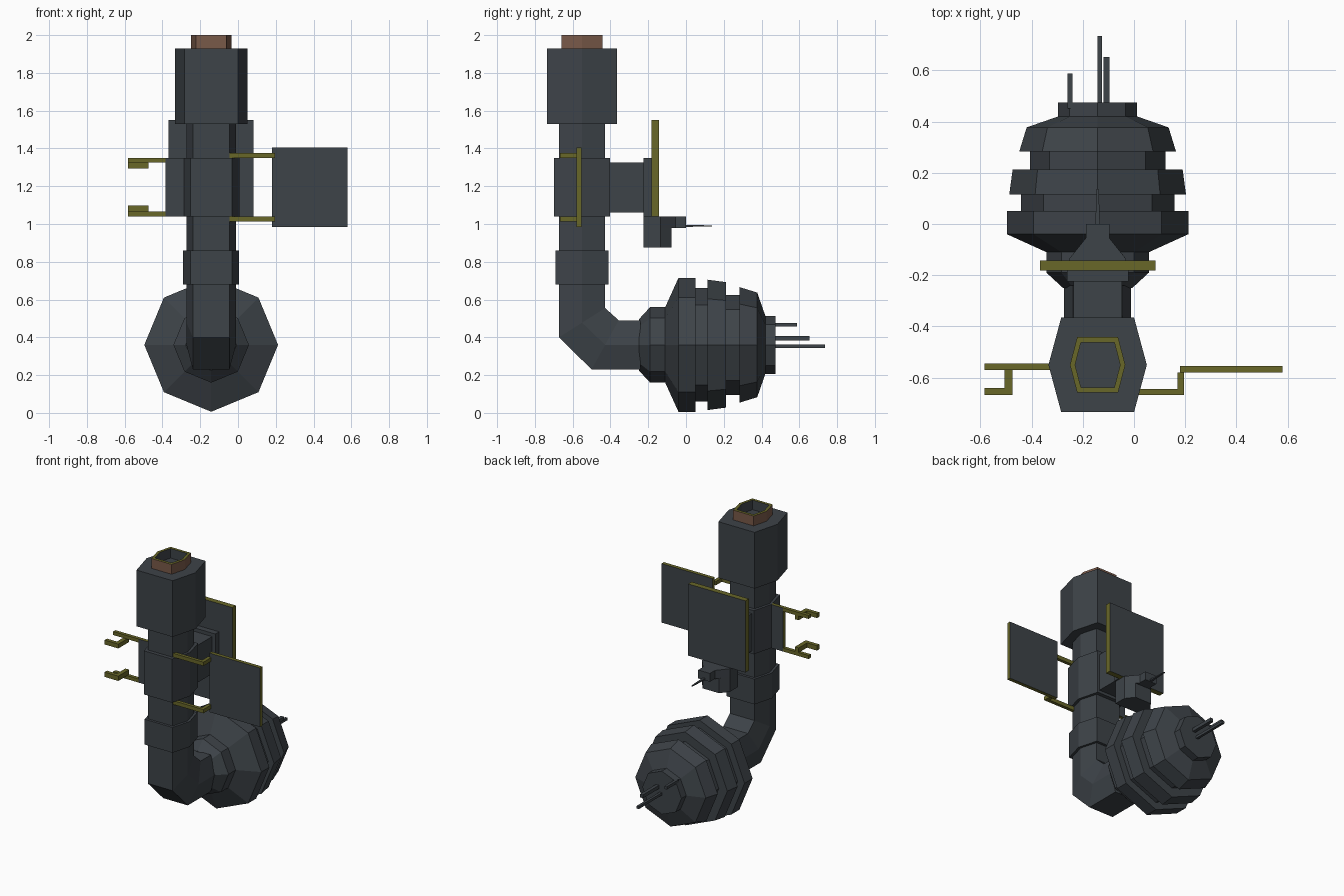
import bpy, bmesh, math
from mathutils import Vector

if "Cube" in bpy.data.objects:
    bpy.data.objects.remove(bpy.data.objects["Cube"])

CX, CY, CZ = -0.142, -0.55, 0.36   # pipe axis in x / y, bulb axis in z


def material(name, rgb):
    m = bpy.data.materials.new(name)
    m.diffuse_color = (*rgb, 1)
    m.use_nodes = True
    m.node_tree.nodes["Principled BSDF"].inputs["Base Color"].default_value = m.diffuse_color
    return m


GREY = material("dark_slate", (0.047, 0.056, 0.065))
OLIVE = material("olive_edge", (0.14, 0.135, 0.022))
COPPER = material("copper_brown", (0.19, 0.10, 0.066))


def finish(name, bm, mats):
    bmesh.ops.recalc_face_normals(bm, faces=bm.faces)
    me = bpy.data.meshes.new(name)
    bm.to_mesh(me)
    bm.free()
    for m in mats:
        me.materials.append(m)
    ob = bpy.data.objects.new(name, me)
    bpy.context.collection.objects.link(ob)
    return ob


def loft(name, rings, mats=(GREY,), bands=None):
    """Skin a list of rings, cap both ends; bands gives material per band."""
    bm = bmesh.new()
    vs = [[bm.verts.new(p) for p in r] for r in rings]
    n = len(rings[0])
    for k in range(len(vs) - 1):
        for i in range(n):
            j = (i + 1) % n
            f = bm.faces.new((vs[k][i], vs[k][j], vs[k + 1][j], vs[k + 1][i]))
            if bands:
                f.material_index = bands[k]
    bm.faces.new(vs[0])
    bm.faces.new(vs[-1])
    return finish(name, bm, mats)


def box(name, x, y, z, mat=GREY, edged=False):
    """Box from ranges; edged plates have grey broad sides and olive edges."""
    bm = bmesh.new()
    bmesh.ops.create_cube(bm, size=1)
    for v in bm.verts:
        v.co = Vector([(a + b) / 2 + c * (b - a) for (a, b), c in zip((x, y, z), v.co)])
    bmesh.ops.recalc_face_normals(bm, faces=bm.faces)
    if edged:
        for f in bm.faces:
            f.material_index = 0 if abs(f.normal.y) > 0.5 else 1
        return finish(name, bm, [GREY, OLIVE])
    return finish(name, bm, [mat])


def hex_ring(a, p, q, cx=CX):
    """Six-sided ring, half width a, between (y, z) points p and q."""
    m = ((p[0] + q[0]) / 2, (p[1] + q[1]) / 2)
    w = 0.74 * a
    pts = [(-w, p), (w, p), (a, m), (w, q), (-w, q), (-a, m)]
    return [(cx + x, *c) for x, c in pts]


def flat_hex(a, b, z):
    return hex_ring(a, (CY - b, z), (CY + b, z))


def oct_ring(r, y):
    return [(CX + r * math.cos(i * math.pi / 4), y, CZ + r * math.sin(i * math.pi / 4))
            for i in range(8)]


def prism(name, plan, z0, z1):
    return loft(name, [[(x, y, z) for x, y in plan] for z in (z0, z1)])


# Upright pipe with mitred elbow at the bottom
path = [((-.672, 1.55), (-.428, 1.55)), ((-.672, .40), (-.428, .555)),
        ((-.50, .23), (-.356, .49)), ((-.24, .23), (-.24, .49))]
loft("elbow_pipe", [hex_ring(0.131, p, q) for p, q in path])

# Collars around the pipe
for name, a, b, z0, z1 in [("upper_collar", .192, .185, 1.53, 1.93),
                           ("middle_collar", .149, .148, 1.04, 1.35),
                           ("lower_collar", .148, .140, .68, .86)]:
    loft(name, [flat_hex(a, b, z0), flat_hex(a, b, z1)])

# Hollow nozzle on top
loft("nozzle", [flat_hex(.108, .108, 1.92), flat_hex(.108, .108, 2.0),
                flat_hex(.088, .088, 2.0), flat_hex(.088, .088, 1.932)],
     [GREY, COPPER, OLIVE], [1, 2, 0])

# Stepped eight-sided bulb lying along y
profile = [(.135, -.25), (.20, -.19), (.20, -.11), (.354, -.04), (.354, .05),
           (.30, .05), (.30, .115), (.345, .115), (.332, .212), (.265, .212),
           (.265, .283), (.306, .283), (.277, .377), (.154, .42), (.154, .474)]
loft("ribbed_bulb", [oct_ring(r, y) for r, y in profile])

# Pins at the end of the bulb
for i, (x, z, y1, h) in enumerate([(-.25, .467, .587, .01), (-.107, .395, .653, .012),
                                   (-.134, .352, .735, .009)]):
    box(f"rear_pin_{i + 1}", (x - h, x + h), (.45, y1), (z - h, z + h))

# Back plate and its mounting block
box("back_plate", (-.367, .083), (-.182, -.143), (1.04, 1.55), edged=True)
box("back_block", (CX - .095, CX + .095), (-.45, -.21), (1.06, 1.325))
box("back_flange", (CX - .12, CX + .12), (-.224, -.18), (1.04, 1.35))

# Spout under the back plate, with a tapering needle
prism("spout_top", [(CX - .11, -.224), (CX + .11, -.224), (CX + .11, -.135),
                    (CX + .046, -.055), (CX + .046, 0), (CX - .046, 0),
                    (CX - .046, -.055), (CX - .11, -.135)], .98, 1.04)
prism("spout_base", [(CX - .11, -.224), (CX + .11, -.224), (CX + .11, -.135),
                     (CX + .064, -.077), (CX - .064, -.077), (CX - .11, -.135)], .875, .98)
loft("needle", [[(CX + r * math.cos(t), y, .99 + .6 * r * math.sin(t))
                 for t in (math.pi / 4 + k * math.pi / 2 for k in range(4))]
                for r, y in [(.013, -.01), (.006, .137)]])

# Left plate with two hooked arms
box("left_plate", (-.383, -.26), (-.57, -.545), (1.04, 1.35), edged=True)
for side, arm, tab in [("upper", (1.325, 1.35), (1.295, 1.326)),
                       ("lower", (1.04, 1.065), (1.064, 1.098))]:
    box(f"left_arm_{side}", (-.583, -.383), (-.57, -.545), arm, OLIVE)
    box(f"left_hook_{side}", (-.505, -.475), (-.64, -.545), tab, OLIVE)
    box(f"left_tab_{side}", (-.583, -.475), (-.667, -.64), tab, OLIVE)

# Right plate carried on two bent arms
box("right_plate", (.18, .58), (-.58, -.554), (.985, 1.405), edged=True)
for side, z in [("upper", (1.35, 1.377)), ("lower", (1.013, 1.04))]:
    box(f"right_arm_{side}", (-.07, .195), (-.668, -.645), z, OLIVE)
    box(f"right_hook_{side}", (.17, .195), (-.645, -.579), z, OLIVE)
